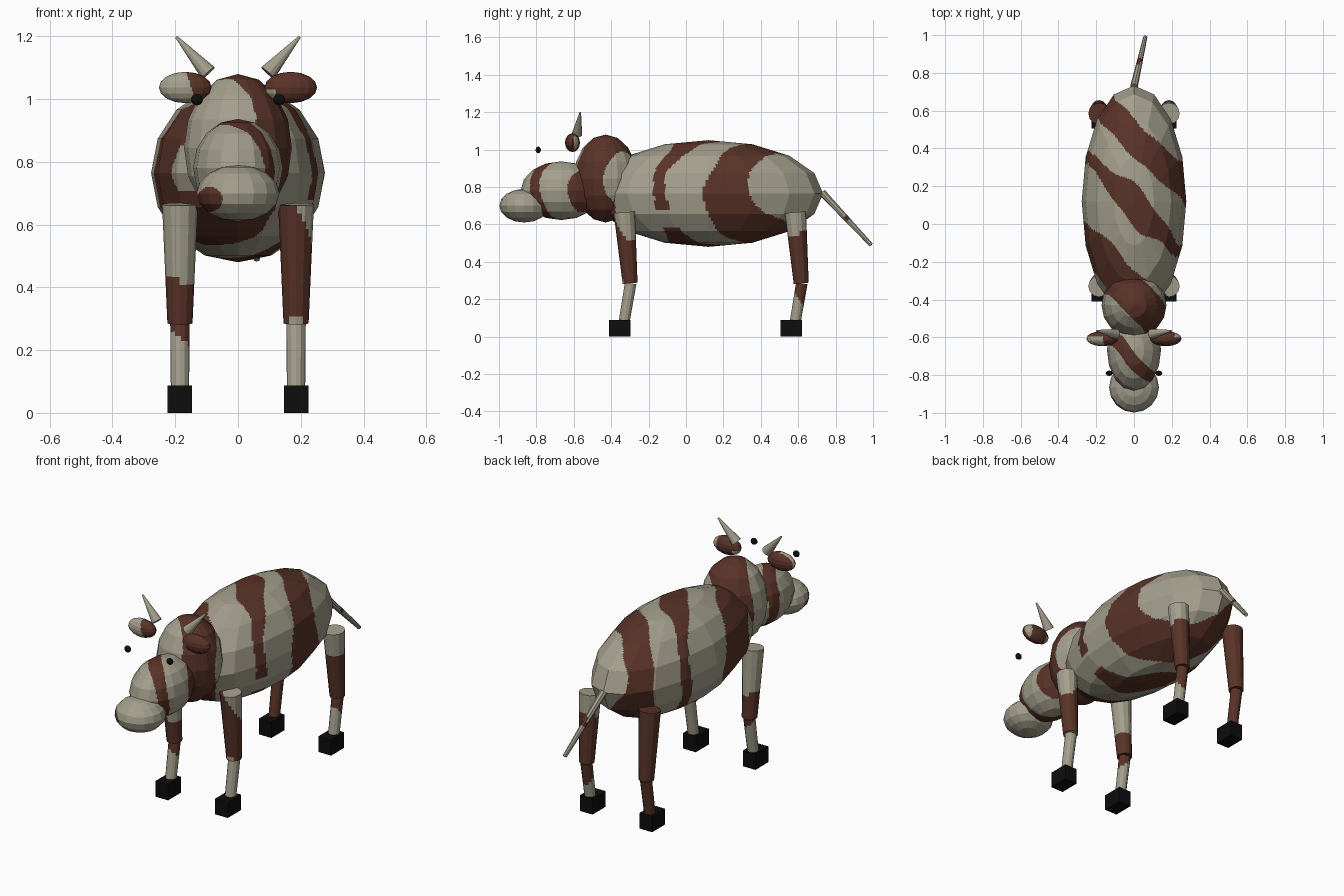
import bpy, bmesh, math
from mathutils import Vector, Matrix

if "Cube" in bpy.data.objects:
    bpy.data.objects.remove(bpy.data.objects["Cube"])


def material(name, rgb):
    m = bpy.data.materials.new(name)
    m.diffuse_color = (*rgb, 1)
    m.use_nodes = True
    m.node_tree.nodes["Principled BSDF"].inputs["Base Color"].default_value = m.diffuse_color
    return m


CREAM = material("cream_hide", (0.37, 0.345, 0.265))
BROWN = material("brown_patch", (0.10, 0.033, 0.021))
BLACK = material("black_hoof", (0.004, 0.004, 0.004))


def finish(name, bm, mats, rule=None, cuts=0):
    """Cut the flat faces finely so a patch rule can colour them, then make the object."""
    if rule:
        bmesh.ops.subdivide_edges(bm, edges=bm.edges[:], cuts=cuts, use_grid_fill=True)
        for f in bm.faces:
            f.material_index = 1 if rule(f.calc_center_median()) else 0
    me = bpy.data.meshes.new(name)
    bm.to_mesh(me)
    bm.free()
    for m in mats:
        me.materials.append(m)
    ob = bpy.data.objects.new(name, me)
    bpy.context.collection.objects.link(ob)
    return ob


def ball(name, centre, radii, mats=(CREAM, BROWN), rule=None, cuts=8, seg=16, rings=8):
    bm = bmesh.new()
    mat = Matrix.Translation(centre) @ Matrix.Diagonal((*radii, 1))
    bmesh.ops.create_uvsphere(bm, u_segments=seg, v_segments=rings, radius=1, matrix=mat)
    return finish(name, bm, mats, rule, cuts)


def rod(name, a, b, r1, r2, mats=(CREAM, BROWN), rule=None, cuts=14, seg=12):
    """Tapered rod from a to b."""
    a, b = Vector(a), Vector(b)
    d = b - a
    bm = bmesh.new()
    mat = Matrix.Translation((a + b) / 2) @ d.to_track_quat('Z', 'Y').to_matrix().to_4x4()
    bmesh.ops.create_cone(bm, cap_ends=True, cap_tris=True, segments=seg,
                          radius1=r1, radius2=r2, depth=d.length, matrix=mat)
    return finish(name, bm, mats, rule, cuts)


def box(name, centre, size, mat):
    bm = bmesh.new()
    bmesh.ops.create_cube(bm, size=1,
                          matrix=Matrix.Translation(centre) @ Matrix.Diagonal((*size, 1)))
    return finish(name, bm, (mat,))


def stripes(p):
    """Diagonal bands across the trunk and head, wavy and wider underneath."""
    x, y, z = p
    u = x + y + 0.015 * math.sin(17 * z + 9 * y) + 0.01 * math.sin(23 * x - 11 * y)
    low = min(max((0.82 - z) / 0.25, 0), 1)
    mid = math.exp(-(x / 0.12) ** 2)
    bands = [(0.47 + 0.05 * low, 0.10 + 0.07 * low),
             (0.10, 0.04 + 0.09 * mid - (0.06 if 0.58 < z < 0.68 and x > 0 else 0)),
             (-0.36, 0.13),
             (-0.72, 0.045)]
    return any(abs(u - c) < w for c, w in bands)


def muzzle_patch(p):
    return (p.x + 0.09) ** 2 + (p.z - 0.68) ** 2 < 0.0016 and p.y < -0.87


def neck_stripe(p):
    return -0.52 < p.x + p.y + 0.015 * math.sin(17 * p.z) < -0.26


# Trunk, neck, head and muzzle
ball("body", (0, 0.12, 0.765), (0.277, 0.613, 0.285), rule=stripes, cuts=14)
ball("neck", (0, -0.43, 0.845), (0.172, 0.17, 0.235), rule=neck_stripe, cuts=9)
ball("head", (0, -0.667, 0.78), (0.143, 0.217, 0.157), rule=stripes, cuts=9)
ball("muzzle", (0, -0.865, 0.70), (0.132, 0.133, 0.09), rule=muzzle_patch, cuts=8)


def ear_patch(p):
    if p.x < 0:
        return p.x > -0.15 - 0.3 * (p.z - 1.04) or p.y > -0.595
    return not (p.x > 0.215 and p.y > -0.6) and not (p.x < 0.12 and p.z < 1.03)


# Eyes, ears and horns on both sides
for side, s in (("left", -1), ("right", 1)):
    ball(f"{side}_eye", (0.131 * s, -0.79, 0.998), (0.019, 0.014, 0.018), (BLACK,), seg=12, rings=8)
    ball(f"{side}_ear", (0.168 * s, -0.607, 1.037), (0.084, 0.04, 0.05), rule=ear_patch, cuts=5)
    rod(f"{side}_horn", (0.095 * s, -0.583, 1.083), (0.197 * s, -0.565, 1.199),
        0.028, 0.004, (CREAM,))

# Patch rules for the legs: (end, side) -> is this point brown
LEG_PATCH = {
    ("front", 1): lambda p: 0.295 < p.z < 0.60 - 1.3 * (p.x - 0.185) - 1.0 * (p.y + 0.33),
    ("front", -1): lambda p: 0.24 - 0.8 * (p.x + 0.185) < p.z < 0.42 - 0.4 * (p.x + 0.185),
    ("hind", 1): lambda p: 0.22 - 1.5 * (p.y - 0.59) < p.z < 0.55 + 0.3 * (p.y - 0.6),
    ("hind", -1): lambda p: True,
}

# Four legs: upper leg, lower leg and hoof
for end, y in (("front", -0.33), ("hind", 0.585)):
    for side, s in (("left", -1), ("right", 1)):
        x, rule = 0.185 * s, LEG_PATCH[(end, s)]
        rod(f"{end}_{side}_upper_leg", (x, y, 0.665), (x, y + 0.031, 0.285), 0.057, 0.04, rule=rule)
        rod(f"{end}_{side}_lower_leg", (x, y + 0.034, 0.285), (x, y - 0.004, 0.06),
            0.031, 0.029, rule=rule)
        box(f"{end}_{side}_hoof", (x, y - 0.023, 0.044), (0.078, 0.115, 0.088), BLACK)

# Tail
rod("tail", (0, 0.728, 0.77), (0.06, 0.99, 0.49), 0.02, 0.011,
    rule=lambda p: abs(p.y - 0.866) < 0.014 and p.z > 0.625, cuts=14, seg=8)
